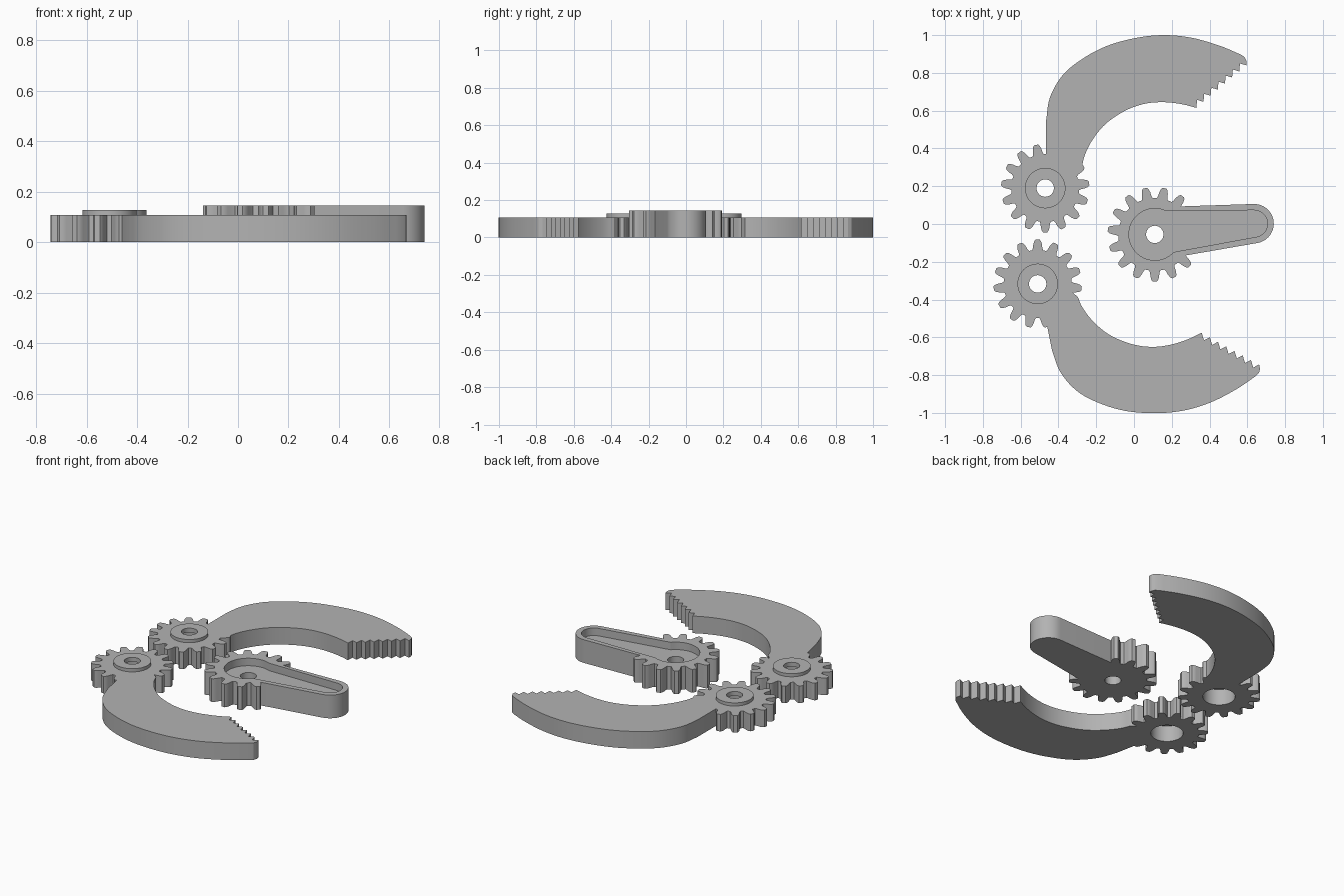
import bpy, bmesh, math
from mathutils import Vector, Matrix

if "Cube" in bpy.data.objects:
    bpy.data.objects.remove(bpy.data.objects["Cube"])

GREY = bpy.data.materials.new("plain grey plastic")
GREY.use_nodes = True
COLOUR = (0.45, 0.45, 0.45, 1)
GREY.diffuse_color = COLOUR
GREY.node_tree.nodes["Principled BSDF"].inputs["Base Color"].default_value = COLOUR

THICK, BOSS_TOP, HORN_TOP = 0.107, 0.127, 0.145


def plate(name, outline, z0, z1):
    """Extrude a closed 2D outline between two heights."""
    bm = bmesh.new()
    face = bm.faces.new([bm.verts.new((p[0], p[1], z0)) for p in outline])
    face.normal_update()
    if face.normal.z > 0:
        face.normal_flip()
    top = bmesh.ops.extrude_face_region(bm, geom=[face], use_keep_orig=True)["geom"]
    bmesh.ops.translate(bm, vec=(0, 0, z1 - z0),
                        verts=[v for v in top if isinstance(v, bmesh.types.BMVert)])
    bmesh.ops.recalc_face_normals(bm, faces=bm.faces)
    mesh = bpy.data.meshes.new(name)
    bm.to_mesh(mesh)
    bm.free()
    mesh.materials.append(GREY)
    obj = bpy.data.objects.new(name, mesh)
    bpy.context.collection.objects.link(obj)
    return obj


def combine(obj, other, operation):
    """Apply a boolean and discard the helper solid."""
    mod = obj.modifiers.new("combine", 'BOOLEAN')
    mod.operation, mod.object, mod.solver = operation, other, 'EXACT'
    graph = bpy.context.evaluated_depsgraph_get()
    mesh = bpy.data.meshes.new_from_object(obj.evaluated_get(graph))
    obj.modifiers.clear()
    obj.data = mesh
    bpy.data.objects.remove(other)


def arc(centre, radius, start, end, steps):
    angles = [math.radians(start + (end - start) * i / steps) for i in range(steps + 1)]
    return [Vector((centre[0] + radius * math.cos(a), centre[1] + radius * math.sin(a)))
            for a in angles]


def circle(centre, radius, steps=48):
    return arc(centre, radius, 0, 360, steps)[:-1]


def spline(points, steps=5):
    """Smooth curve through the points."""
    p = [Vector(q) for q in points]
    p = [2 * p[0] - p[1]] + p + [2 * p[-1] - p[-2]]
    out = []
    for a, b, c, d in zip(p, p[1:], p[2:], p[3:]):
        for i in range(steps):
            t = i / steps
            out.append(0.5 * (2 * b + (c - a) * t + (2 * a - 5 * b + 4 * c - d) * t * t
                              + (3 * b - a - 3 * c + d) * t ** 3))
    return out + [p[-2]]


def gear_outline(centre, root, tip, phase, teeth=15):
    mid = root + (tip - root) * 0.55
    # radius and half width of a tooth, from root to tip
    side = [(root, 0.029), (root + 0.012, 0.025), (mid, 0.023),
            (tip - 0.008, 0.018), (tip, 0.011)]
    profile = [(r, -w) for r, w in side] + [(r, w) for r, w in reversed(side)]
    out = []
    for i in range(teeth):
        a = math.radians(phase) + math.tau * i / teeth
        for r, w in profile:
            b = a + w / r
            out.append((centre[0] + r * math.cos(b), centre[1] + r * math.sin(b)))
    return out


def finish(obj):
    bpy.ops.object.select_all(action='DESELECT')
    obj.select_set(True)
    bpy.context.view_layer.objects.active = obj
    bpy.ops.object.shade_smooth_by_angle(angle=math.radians(25))


# Jaw outline, measured for the jaw whose pivot is at PIVOT
PIVOT = Vector((-0.47, 0.19))
OUTER = [(-0.465, 0.55), (-0.445, 0.67), (-0.38, 0.785), (-0.28, 0.87), (-0.15, 0.94),
         (0, 0.983), (0.15, 1.0), (0.3, 0.987), (0.45, 0.945), (0.565, 0.897)]
INNER = [(0.33, 0.615), (0.25, 0.635), (0.15, 0.645), (0.05, 0.635), (-0.05, 0.598),
         (-0.15, 0.53), (-0.22, 0.445), (-0.262, 0.36), (-0.275, 0.3)]


def jaw_outline():
    tip, heel, count = Vector((0.595, 0.84)), Vector(INNER[0]), 7
    bite = []
    for i in range(count, 0, -1):
        bite.append(heel.lerp(tip, i / count))
        bite.append(heel.lerp(tip, (i - 1) / count) + Vector((0.004, 0.042)))
    nose = [Vector((0.585, 0.884)), Vector((0.595, 0.865))]
    base = arc(PIVOT, 0.14, 15, 88, 8)
    return base + spline(OUTER) + nose + bite + spline(INNER)


def make_jaw(name, pivot, swing, mirror, phase):
    turn = Matrix.Rotation(math.radians(swing), 2)
    outline = []
    for p in jaw_outline():
        q = turn @ (p - PIVOT)
        outline.append((pivot[0] + q.x, pivot[1] + q.y * mirror))
    jaw = plate(name, gear_outline(pivot, 0.18, 0.234, phase), 0, THICK)
    combine(jaw, plate("arm", outline, 0, THICK), 'UNION')
    # Raised boss, wide bearing bore from below, small screw hole through the cap
    combine(jaw, plate("boss", circle(pivot, 0.107), 0.05, BOSS_TOP), 'UNION')
    combine(jaw, plate("bore", circle(pivot, 0.092), -0.1, 0.1), 'DIFFERENCE')
    combine(jaw, plate("hole", circle(pivot, 0.046, 32), 0.05, 0.3), 'DIFFERENCE')
    finish(jaw)


make_jaw("left_geared_jaw", PIVOT, 0, 1, -90)
make_jaw("right_geared_jaw", Vector((-0.51, -0.317)), -11.4, -1, 90)

# Drive gear with a tapered lever and a recessed pocket on top
HUB, END = (0.11, -0.055), (0.636, 0.002)
drive = plate("drive_gear_lever", gear_outline(HUB, 0.193, 0.25, -90), 0, HORN_TOP)
lever = arc(END, 0.104, -80, 92, 24) + [(0.12, 0.089), (0.12, -0.193)]
combine(drive, plate("lever", lever, 0, HORN_TOP), 'UNION')
FLOOR = 0.098
pocket = (arc(END, 0.071, -80, 90, 20) + arc(HUB, 0.137, 66, 317, 40))
combine(drive, plate("pocket", pocket, FLOOR, 0.3), 'DIFFERENCE')
combine(drive, plate("hole", circle(HUB, 0.046, 32), -0.1, 0.3), 'DIFFERENCE')
finish(drive)
